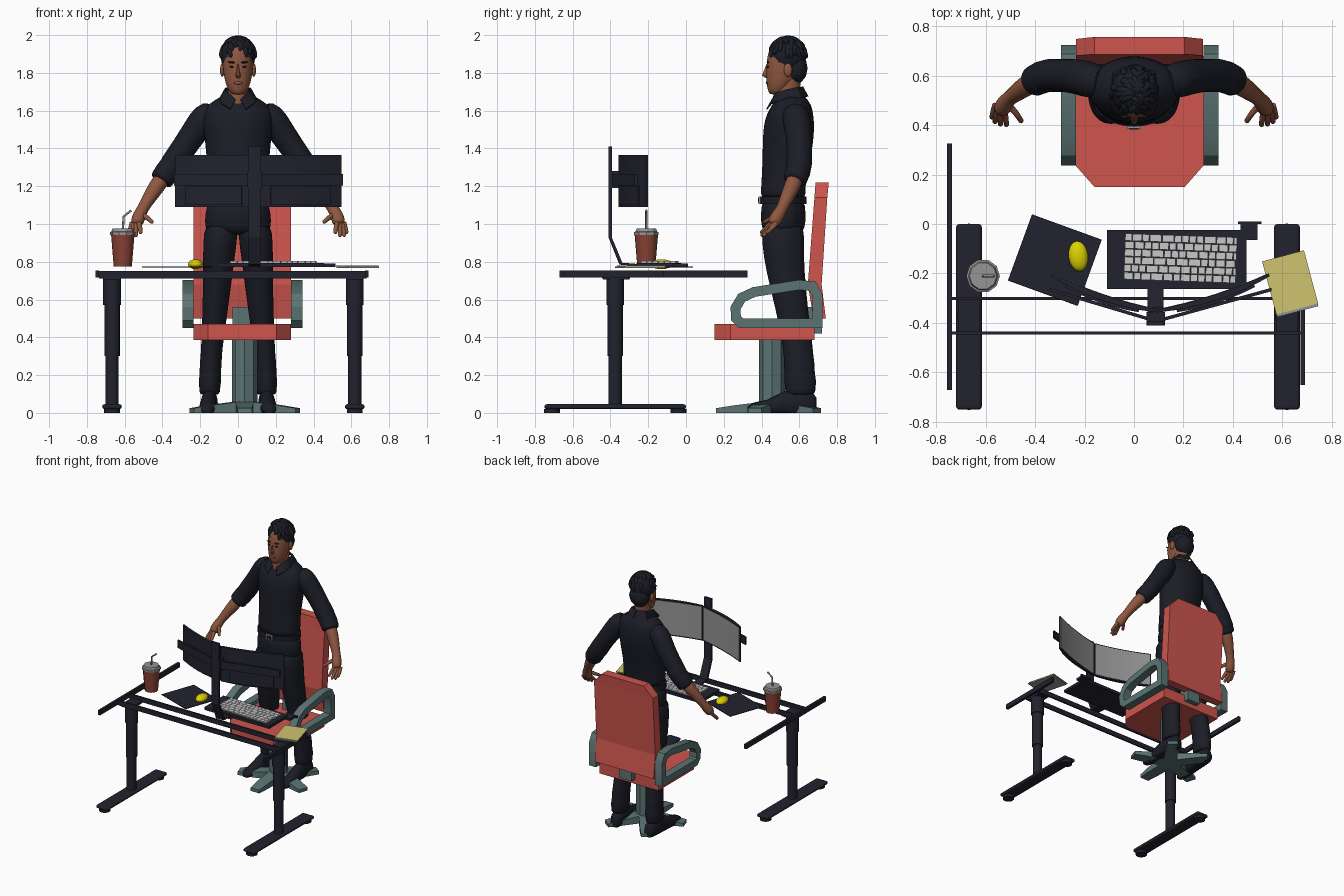
import bpy, bmesh, math, random
from mathutils import Vector, Matrix

if "Cube" in bpy.data.objects:
    bpy.data.objects.remove(bpy.data.objects["Cube"])
random.seed(4)

def material(name, *rgb):
    m = bpy.data.materials.new(name)
    m.diffuse_color = (*rgb, 1)
    m.use_nodes = True
    m.node_tree.nodes["Principled BSDF"].inputs["Base Color"].default_value = m.diffuse_color
    return m

DARK = material("desk_black", .016, .016, .028)
CLOTH = material("dark_cloth", .011, .012, .019)
CORAL = material("coral", .62, .09, .075)
TEAL = material("grey_teal", .105, .175, .17)
SKIN = material("skin", .27, .095, .05)
PAPER = material("pale_yellow", .62, .55, .16)
YELLOW = material("bright_yellow", .72, .64, .0)
LIGHT = material("light_grey", .58, .58, .58)
GREY = material("mid_grey", .3, .3, .3)
BROWN = material("cup_brown", .25, .055, .035)

def finish(name, bm, mat, smooth=0, sub=0):
    bmesh.ops.recalc_face_normals(bm, faces=bm.faces[:])
    me = bpy.data.meshes.new(name)
    bm.to_mesh(me)
    bm.free()
    o = bpy.data.objects.new(name, me)
    bpy.context.collection.objects.link(o)
    me.materials.append(mat)
    if smooth:
        bpy.ops.object.select_all(action='DESELECT')
        o.select_set(True)
        bpy.context.view_layer.objects.active = o
        bpy.ops.object.shade_smooth_by_angle(angle=math.radians(smooth))
    if sub:
        o.modifiers.new("subdivision", 'SUBSURF').levels = sub
        o.modifiers["subdivision"].render_levels = sub
    return o

def loft(name, rings, mat, smooth=0, loop=False, sub=0):
    """Skin a list of equal rings; capped unless the rings form a loop."""
    bm = bmesh.new()
    rs = [[bm.verts.new(p) for p in r] for r in rings]
    n = len(rs[0])
    pairs = list(zip(rs, rs[1:])) + ([(rs[-1], rs[0])] if loop else [])
    for a, b in pairs:
        for i in range(n):
            bm.faces.new((a[i], a[(i+1) % n], b[(i+1) % n], b[i]))
    if not loop:
        bm.faces.new(rs[0])
        bm.faces.new(rs[-1])
    return finish(name, bm, mat, smooth, sub)

def box(name, x0, x1, y0, y1, z0, z1, mat):
    return loft(name, [[(x0, y0, z), (x1, y0, z), (x1, y1, z), (x0, y1, z)] for z in (z0, z1)], mat)

def slab(name, cx, cy, w, d, z0, z1, deg, mat, bevel=0):
    o = box(name, -w/2, w/2, -d/2, d/2, z0, z1, mat)
    o.location, o.rotation_euler = (cx, cy, 0), (0, 0, math.radians(deg))
    if bevel:
        b = o.modifiers.new("bevel", 'BEVEL')
        b.width, b.segments, b.limit_method = bevel, 3, 'ANGLE'
    return o

def oval(cx, cy, z, rx, ry, n=20):
    return [(cx + rx*math.cos(t), cy + ry*math.sin(t), z) for t in (2*math.pi*i/n for i in range(n))]

def column(name, rows, mat, n=20, smooth=50, sub=0):
    """rows: z, centre x, centre y, radius x, radius y"""
    return loft(name, [oval(x, y, z, a, b, n) for z, x, y, a, b in rows], mat, smooth, sub=sub)

def limb(name, rows, mat, n=14, smooth=70, sub=0):
    """rows: x, y, z, radius; rings stand across the path"""
    P, rings = [Vector(r[:3]) for r in rows], []
    for i, p in enumerate(P):
        t = (P[min(i+1, len(P)-1)] - P[max(i-1, 0)]).normalized()
        u = t.cross(Vector((0, 1, .01))).normalized()
        v = t.cross(u)
        rings.append([p + rows[i][3]*(u*math.cos(a) + v*math.sin(a)) for a in (2*math.pi*k/n for k in range(n))])
    return loft(name, rings, mat, smooth, sub=sub)

def blobs(name, items, mat, seg=16):
    """items: centre, radii, rotation matrix"""
    bm = bmesh.new()
    for c, r, rot in items:
        bmesh.ops.create_uvsphere(bm, u_segments=seg, v_segments=seg//2, radius=1,
                                  matrix=Matrix.Translation(c) @ rot @ Matrix.Diagonal((*r, 1)))
    return finish(name, bm, mat, 60)
I = Matrix.Identity(4)

# Desk frame
for side, x in (("left", -.667), ("right", .618)):
    column(side + "_desk_leg", [(z, x, -.375, r, r) for z, r in
           ((.04, .035), (.3, .035), (.301, .041), (.57, .041), (.571, .047), (.712, .047))], DARK, 20, 40)
    slab(side + "_desk_foot", x, -.375, .104, .75, .02, .046, 0, DARK, .02)
    for y in (-.71, -.04):
        column(side + "_foot_glide", [(z, x, y, .042, .042) for z in (0, .021)], DARK, 16, 40)
    box(side + "_desk_bracket", x-.045, x+.045, -.44, -.3, .705, .725, DARK)
for y in (-.44, -.302):
    box("desk_rail", -.735, .68, y-.006, y+.006, .712, .75, DARK)
box("left_desk_edge", -.755, -.736, -.67, .325, .716, .753, DARK)
box("right_desk_edge", .672, .692, -.65, -.12, .716, .753, DARK)

# Items on the desk
slab("mouse_mat", -.32, -.146, .30, .285, .77, .776, -20, DARK, .02)
blobs("mouse", [((-.225, -.13, .787), (.04, .062, .026), Matrix.Rotation(.12, 4, 'Z'))], YELLOW)
slab("notebook_pages", .633, -.244, .172, .228, .768, .774, 15, GREY)
slab("notebook_cover", .631, -.236, .175, .222, .774, .779, 15, PAPER)
box("keyboard_case", -.11, .455, -.262, -.025, .772, .794, DARK)
bm = bmesh.new()
for row in range(6):
    x, y = -.035, -.06 - row*.0312
    while x < .41:
        w = min(random.choice((.03, .03, .04, .05)), .42 - x)
        bmesh.ops.create_cube(bm, size=1, matrix=Matrix.Rotation(-.035, 4, 'Z') @
            Matrix.Translation((x + w/2, y + .006, .798)) @ Matrix.Diagonal((w-.003, .0285, .01, 1)))
        x += w
finish("keyboard_keys", bm, LIGHT)
box("cable_clip", .43, .5, -.065, .0, .772, .79, DARK)
box("cable_clip_lip", .42, .515, 0, .01, .772, .79, DARK)
column("cup", [(.775, -.61, -.21, .048, .048), (.945, -.61, -.21, .062, .062)], BROWN, 12, 40)
column("cup_lid", [(z, -.61, -.21, r, r) for z, r in ((.942, .068), (.957, .068), (.96, .06), (.975, .055))], GREY, 10, 30)
limb("straw", [(-.61, -.21, .97, .006), (-.605, -.21, 1.04, .006), (-.565, -.21, 1.072, .006)], GREY, 8)

# Monitor stand, arm and two curved monitors
loft("monitor_stand", [[(.055, y-a, z-b), (.12, y-a, z-b), (.12, y+a, z+b), (.055, y+a, z+b)] for y, z, a, b in
     ((-.402, 1.41, .009, 0), (-.402, .93, .009, 0), (-.345, .79, .008, .005), (-.2, .778, 0, .006), (-.06, .776, 0, .004))], DARK)
box("arm_joint", .05, .125, -.41, -.355, 1.19, 1.28, DARK)
for x0, x1 in ((.09, -.34), (.09, .555)):
    loft("monitor_arm", [[(x, y, z) for y, z in ((a, 1.205), (a+.014, 1.205), (a+.014, 1.265), (a, 1.265))]
         for x, a in ((x0, -.4), (x1, -.272))], DARK)
for side, a, b in (("left", (-.33, -.2), (.093, -.345)), ("right", (.097, -.345), (.545, -.2))):
    a, b = Vector((*a, 0)), Vector((*b, 0))
    nrm = Vector((0, 0, 1)).cross(b - a).normalized()
    def panel(name, f0, f1, back, z0, z1, mat, us):
        rings = []
        for u in us:
            p, k = a.lerp(b, u), 4*u*(1-u)
            q0, q1 = p + nrm*(f0 - .014*k), p + nrm*(f1 - .014*k - back*k)
            rings.append([(q0.x, q0.y, z0), (q1.x, q1.y, z0), (q1.x, q1.y, z1), (q0.x, q0.y, z1)])
        loft(side + name, rings, mat, 30)
    panel("_monitor_shell", 0, -.012, .012, 1.09, 1.365, DARK, [i/8 for i in range(9)])
    panel("_monitor_back", -.01, -.02, .015, 1.1, 1.2, DARK, [.15 + .7*i/6 for i in range(7)])
    panel("_screen", .002, -.002, 0, 1.1, 1.357, GREY, [.015 + .97*i/8 for i in range(9)])

# Office chair
CX, CY = .0225, .455
loft("chair_seat", [[(-.235, .68, z), (-.235, .235, z), (-.16, .15, z), (.205, .15, z), (.28, .235, z), (.28, .68, z)]
     for z in (.385, .47)], CORAL)
loft("chair_back", [[(CX-h, y0, z), (CX+h, y0, z), (CX+h, y1, z), (CX-h, y1, z)] for z, h, y0, y1 in
     ((.5, .257, .675, .74), (.68, .257, .645, .718), (1.14, .257, .68, .748), (1.22, .182, .686, .756))], CORAL)
arm = [Vector(p) for p in ((.697, .475), (.697, .62), (.67, .67), (.6, .678), (.36, .64), (.295, .61),
                           (.262, .555), (.265, .5), (.29, .475))]
for side, x0, x1 in (("left", -.295, -.235), ("right", .28, .342)):
    rings = []
    for i, p in enumerate(arm):
        d0, d1 = (p - arm[i-1]).normalized(), (arm[(i+1) % len(arm)] - p).normalized()
        t = (d0 + d1).normalized()
        nv = Vector((-t.y, t.x)) * .026 / max(.6, t.dot(d1))
        rings.append([(x, *(p + nv*k)) for x, k in ((x0, 1), (x1, 1), (x1, -1), (x0, -1))])
    loft(side + "_chair_armrest", rings, TEAL, 30, loop=True)
column("chair_post", [(z, .035, CY, .068, .068) for z in (.03, .39)], TEAL, 8, 0)
box("chair_back_bracket", -.03, .08, .6, .72, .42, .56, TEAL)
for k in range(5):
    t = -math.pi/2 + k*2*math.pi/5
    d, w = Vector((math.cos(t), math.sin(t), 0)), Vector((-math.sin(t), math.cos(t), 0))
    loft("chair_base_leg", [[Vector((.035, CY, 0)) + d*r + w*s*h + Vector((0, 0, z)) for s, z in
         ((-1, 0), (1, 0), (1, top), (-1, top))] for r, h, top in ((0, .05, .065), (.2, .045, .04), (.295, .038, .025))], TEAL)

# Person: clothing
column("shirt", [(z, 0, y, a, b) for z, y, a, b in ((1.13, .515, .157, .113), (1.16, .515, .167, .12), (1.2, .515, .165, .118),
       (1.3, .525, .163, .122), (1.42, .54, .174, .135), (1.52, .545, .186, .136), (1.58, .55, .19, .125),
       (1.63, .56, .165, .105), (1.66, .557, .115, .085), (1.685, .55, .078, .075))], CLOTH, 24, 70, 1)
column("trouser_hips", [(z, 0, .515, a, b) for z, a, b in ((1.15, .16, .116), (1.05, .176, .12), (.98, .178, .118), (.94, .15, .09))], CLOTH, 24, 70, 1)
column("belt", [(z, 0, .515, .17, .122) for z in (1.105, 1.145)], CLOTH, 28, 40)
box("belt_buckle", -.028, .028, .385, .395, 1.105, 1.145, GREY)
box("buckle_centre", -.018, .018, .381, .3855, 1.113, 1.137, CLOTH)
for side, s in (("left", -1), ("right", 1)):
    # folded collar wing, from nape to front point
    loft(side + "_collar", [[(s*x, y, z), (s*x*1.07, y, z+.003), (s*x2, y2, z2+.004), (s*x2, y2+.004, z2)]
         for x, y, z, x2, y2, z2 in ((.001, .62, 1.725, .001, .645, 1.675), (.06, .59, 1.72, .085, .61, 1.67),
         (.068, .53, 1.71, .1, .51, 1.66), (.045, .475, 1.69, .085, .45, 1.635), (.012, .455, 1.66, .04, .425, 1.605))], CLOTH, 40)
    column(side + "_trouser_leg", [(z, s*x, y, a, b) for z, x, y, a, b in ((1.02, .085, .515, .093, .117), (.9, .096, .512, .09, .112),
           (.75, .106, .525, .08, .103), (.55, .12, .56, .068, .086), (.4, .134, .585, .06, .082), (.3, .142, .597, .056, .078),
           (.25, .145, .6, .06, .084), (.21, .147, .602, .055, .079), (.17, .148, .605, .062, .087), (.13, .15, .605, .054, .08),
           (.09, .15, .605, .058, .084))], CLOTH, 20, 70, 1)
    loft(side + "_shoe", [[(s*(.15 + (.62-y)*.05) + w*math.cos(t), y, max(0, h*(.4 + .6*math.sin(t)))) for t in
         (2*math.pi*i/16 for i in range(16))] for y, w, h in ((.69, .028, .08), (.67, .04, .11), (.6, .044, .13), (.52, .043, .115),
         (.43, .047, .07), (.36, .043, .055), (.325, .022, .035))], CLOTH, 60)
    limb(side + "_sleeve", [(s*x, y, z, r) for x, y, z, r in ((.12, .575, 1.6, .06), (.175, .58, 1.575, .075), (.22, .595, 1.5, .073),
         (.27, .6, 1.43, .068), (.31, .6, 1.37, .067), (.345, .6, 1.315, .07), (.36, .597, 1.295, .064), (.375, .592, 1.275, .069),
         (.388, .586, 1.258, .063), (.4, .58, 1.24, .066), (.412, .573, 1.222, .058))], CLOTH, 18, 70, 1)
    # forearm, palm and fingers
    limb(side + "_forearm", [(s*x, y, z, r) for x, y, z, r in ((.385, .588, 1.265, .045), (.43, .563, 1.2, .045), (.475, .53, 1.13, .036),
         (.505, .507, 1.08, .029), (.52, .49, 1.05, .036), (.535, .465, 1.01, .037), (.54, .455, .995, .022))], SKIN, 14, 70, 1)
    for x, y, z, ex, ey, ez in ((.56, .48, 1.005, .575, .43, .955), (.553, .468, 1.0, .562, .412, .94),
                                (.54, .458, 1.0, .54, .402, .94), (.525, .455, 1.01, .515, .4, .955), (.505, .48, 1.05, .455, .415, 1.01)):
        limb(side + "_finger", [(s*x, y, z, .014), (s*(x*.45+ex*.55), y*.45+ey*.55+.004, z*.5+ez*.5, .0125),
             (s*ex, ey, ez, .01), (s*ex, ey-.004, ez-.006, .005)], SKIN, 8)

# Person: head
column("neck", [(1.62, 0, .53, .06, .07), (1.66, 0, .53, .055, .072), (1.78, 0, .545, .056, .062)], SKIN)
column("face", [(z, 0, y, a, b) for z, y, a, b in ((1.685, .475, .025, .03), (1.697, .482, .045, .045), (1.735, .495, .064, .07),
       (1.79, .515, .077, .091), (1.84, .525, .081, .1), (1.89, .53, .081, .1), (1.94, .535, .07, .09), (1.97, .54, .04, .055))], SKIN, 24, 80, 1)
loft("nose", [[(-w, .44, z), (w, .44, z), (w*.4, y, z), (-w*.4, y, z)] for z, w, y in
     ((1.772, .016, .425), (1.785, .019, .402), (1.81, .011, .412), (1.848, .008, .426))], SKIN, 60)
blobs("lips", [((0, .431, 1.747), (.024, .009, .009), I)], SKIN)
blobs("ears", [((s*.083, .54, 1.815), (.012, .022, .036), I) for s in (-1, 1)], SKIN)
blobs("eyes_and_brows", [((s*.033, .434, z), (w, .007, h), Matrix.Rotation(s*-.08, 4, 'Y')) for s in (-1, 1)
      for z, w, h in ((1.832, .013, .005), (1.856, .021, .005))], CLOTH)
hair = [((0, .538, 1.887), (.094, .1, .106), I), ((0, .578, 1.825), (.08, .066, .085), I)]
for k in range(60):  # loose tufts over the crown
    t, e = random.uniform(0, 2*math.pi), random.uniform(.15, 1.35)
    n = Vector((math.cos(t)*math.cos(e), math.sin(t)*math.cos(e), math.sin(e)))
    c = Vector((n.x*.09, .538 + n.y*.097, 1.887 + n.z*.1))
    hair.append((c, (.014, .032, .012), n.to_track_quat('Z', 'Y').to_matrix().to_4x4() @ Matrix.Rotation(random.uniform(-.7, .7), 4, 'Z')))
blobs("hair", hair, CLOTH, 12)
